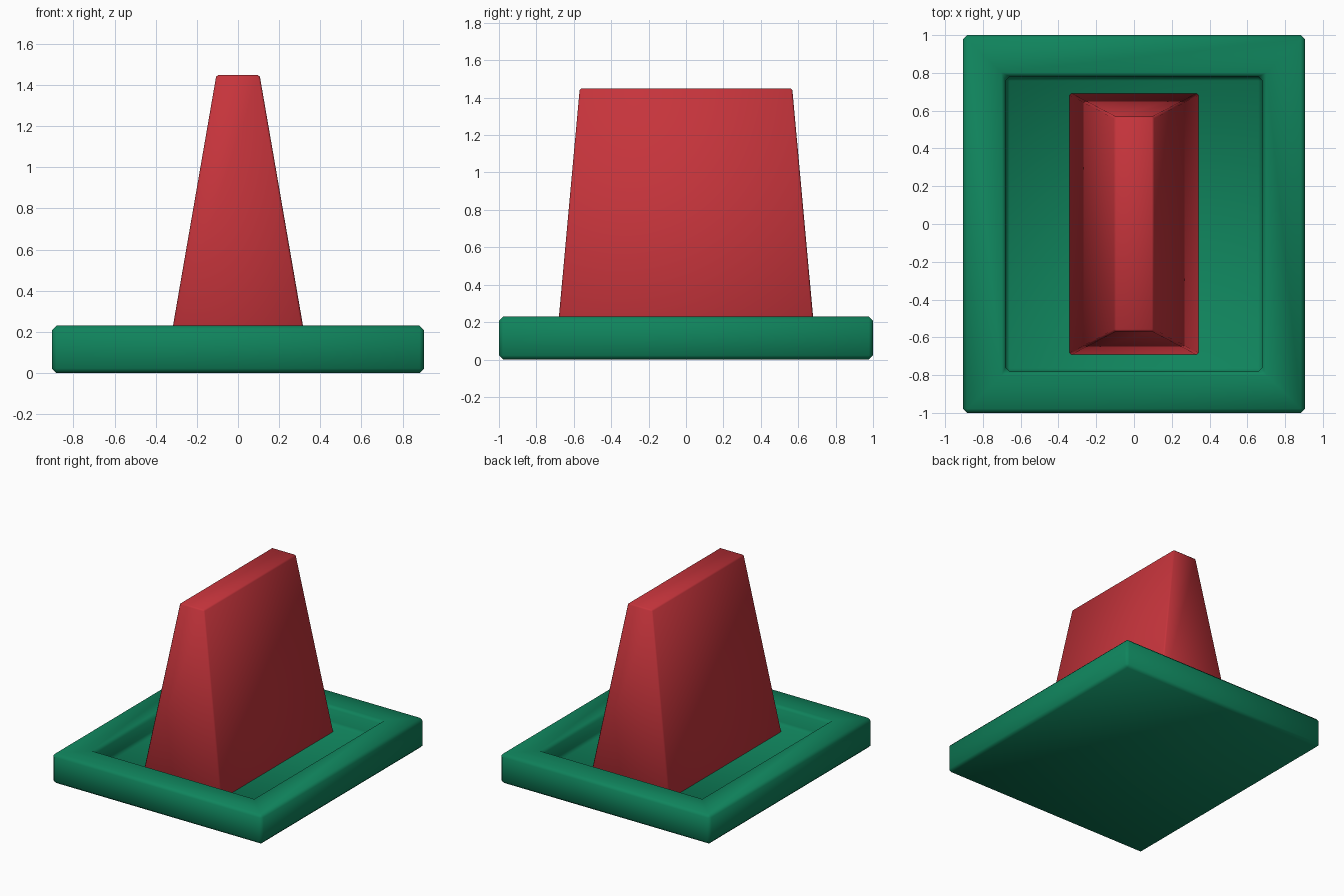
import bpy, bmesh

if "Cube" in bpy.data.objects:
    bpy.data.objects.remove(bpy.data.objects["Cube"])


def material(name, rgb):
    m = bpy.data.materials.new(name)
    m.diffuse_color = (*rgb, 1)
    m.use_nodes = True
    m.node_tree.nodes["Principled BSDF"].inputs["Base Color"].default_value = m.diffuse_color
    return m


green = material("green", (0.005, 0.23, 0.108))
red = material("red", (0.56, 0.034, 0.044))


def stacked_rings(name, rings, mat, bevel):
    """Loft rectangles (half x, half y, z), cap both ends, chamfer and smooth."""
    bm = bmesh.new()
    loops = [[bm.verts.new((sx * x, sy * y, z))
              for sx, sy in ((-1, -1), (1, -1), (1, 1), (-1, 1))]
             for x, y, z in rings]
    bm.faces.new(loops[0][::-1])
    bm.faces.new(loops[-1])
    for a, b in zip(loops, loops[1:]):
        for i in range(4):
            j = (i + 1) % 4
            bm.faces.new((a[i], a[j], b[j], b[i]))
    bmesh.ops.recalc_face_normals(bm, faces=bm.faces)
    # chamfer the sharp edges only, not the flat diagonals of the rim
    edges = [e for e in bm.edges if e.calc_face_angle() > 0.1]
    bmesh.ops.bevel(bm, geom=edges, offset=bevel, segments=1,
                    affect='EDGES', profile=0.5)
    for f in bm.faces:
        f.smooth = True
    me = bpy.data.meshes.new(name)
    bm.to_mesh(me)
    bm.free()
    me.materials.append(mat)
    ob = bpy.data.objects.new(name, me)
    bpy.context.collection.objects.link(ob)
    return ob


# tray: outer wall, rim, recess wall and floor
stacked_rings("base_tray", [(0.905, 1.0, 0), (0.905, 1.0, 0.23),
                            (0.68, 0.78, 0.23), (0.68, 0.78, 0.09)], green, 0.022)

# tapered block standing in the recess
stacked_rings("tapered_block", [(0.342, 0.693, 0.08), (0.105, 0.568, 1.45)], red, 0.01)
